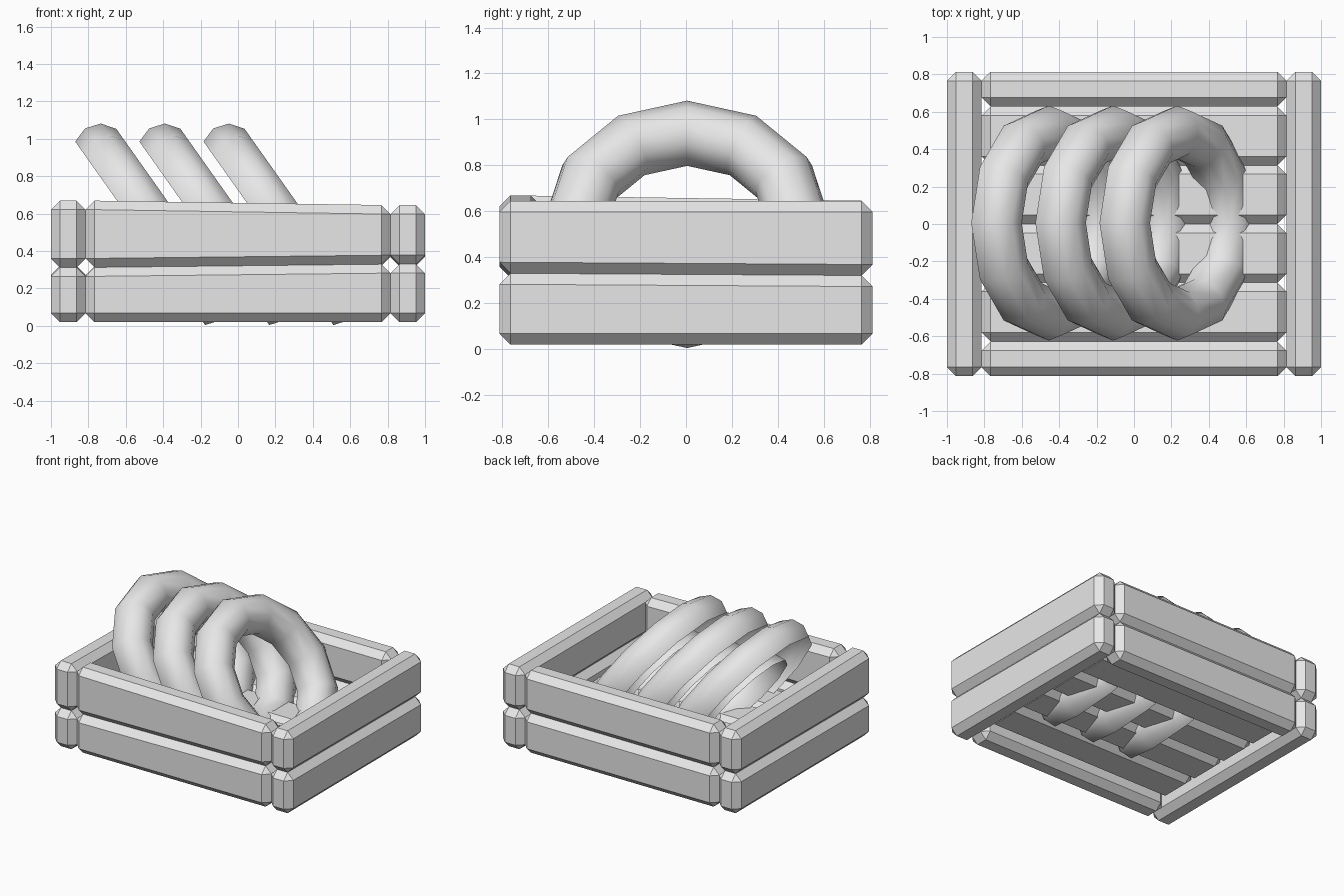
import bpy
import bmesh
from math import radians, sin, cos, tau
from mathutils import Vector

if "Cube" in bpy.data.objects:
    bpy.data.objects.remove(bpy.data.objects["Cube"], do_unlink=True)

grey = bpy.data.materials.new("plain_grey")
grey.use_nodes = True
grey.diffuse_color = (0.8, 0.8, 0.8, 1)
grey.node_tree.nodes["Principled BSDF"].inputs["Base Color"].default_value = (0.8, 0.8, 0.8, 1)

CHAMFER = 0.048


def add_object(name, bm):
    mesh = bpy.data.meshes.new(name)
    bm.to_mesh(mesh)
    bm.free()
    mesh.materials.append(grey)
    obj = bpy.data.objects.new(name, mesh)
    bpy.context.scene.collection.objects.link(obj)
    return obj


def plank(name, xs, ys, height):
    """Chamfered board; height(sx, sy) gives its bottom and top at each corner."""
    bm = bmesh.new()
    bmesh.ops.create_cube(bm, size=2)
    for v in bm.verts:
        sx, sy, top = v.co.x > 0, v.co.y > 0, v.co.z > 0
        v.co = (xs[sx], ys[sy], height(sx, sy)[top])
    bmesh.ops.bevel(bm, geom=bm.edges[:], offset=CHAMFER, segments=1,
                    affect='EDGES', clamp_overlap=True)
    add_object(name, bm)


# Crate walls: two slightly uneven rows of boards
OUT_X, IN_X, OUT_Y, IN_Y = 1.0, 0.815, 0.813, 0.628
seam = {(False, False): 0.312, (True, False): 0.33,
        (True, True): 0.32, (False, True): 0.32}
rim = {(False, False): 0.67, (True, False): 0.645,
       (True, True): 0.645, (False, True): 0.645}


def lower_row(cx, cy):
    return 0.02, seam[cx, cy]


def upper_row(cx, cy):
    return seam[cx, cy], rim[cx, cy]


for row, height in (("lower", lower_row), ("upper", upper_row)):
    for side, far in (("right", False), ("left", True)):
        xs = (IN_X, OUT_X) if far else (-OUT_X, -IN_X)
        plank(f"{row}_{side}_board", xs, (-OUT_Y, OUT_Y),
              lambda sx, sy: height(far, sy))
    for side, far in (("front", False), ("back", True)):
        ys = (IN_Y, OUT_Y) if far else (-OUT_Y, -IN_Y)
        plank(f"{row}_{side}_board", (-IN_X, IN_X), ys,
              lambda sx, sy: height(sx, far))

# Floor slats
SLATS = 4
width = 2 * IN_Y / SLATS
for i in range(SLATS):
    y = -IN_Y + i * width
    plank(f"floor_slat_{i + 1}", (-IN_X, IN_X), (y, y + width),
          lambda sx, sy: (0.10, 0.28))

# Leaning rings, open along the underside
RING, TUBE, STEPS = 0.486, 0.142, 12
lean = radians(35.3)
up = Vector((-sin(lean), 0, cos(lean)))
axis = Vector((cos(lean), 0, sin(lean)))
section = [radians(126 - 36 * i) for i in range(8)]

for n in range(3):
    centre = Vector((-0.455 + 0.343 * n, 0.005, 0.543))
    bm = bmesh.new()
    loops = []
    for j in range(STEPS):
        t = tau * j / STEPS
        out = up * cos(t) + Vector((0, sin(t), 0))
        loops.append([bm.verts.new(centre + out * (RING + TUBE * sin(p)) + axis * TUBE * cos(p))
                      for p in section])
    for j in range(STEPS):
        a, b = loops[j], loops[(j + 1) % STEPS]
        for i in range(len(section) - 1):
            bm.faces.new((a[i], a[i + 1], b[i + 1], b[i])).smooth = True
    add_object(f"ring_{n + 1}", bm)
